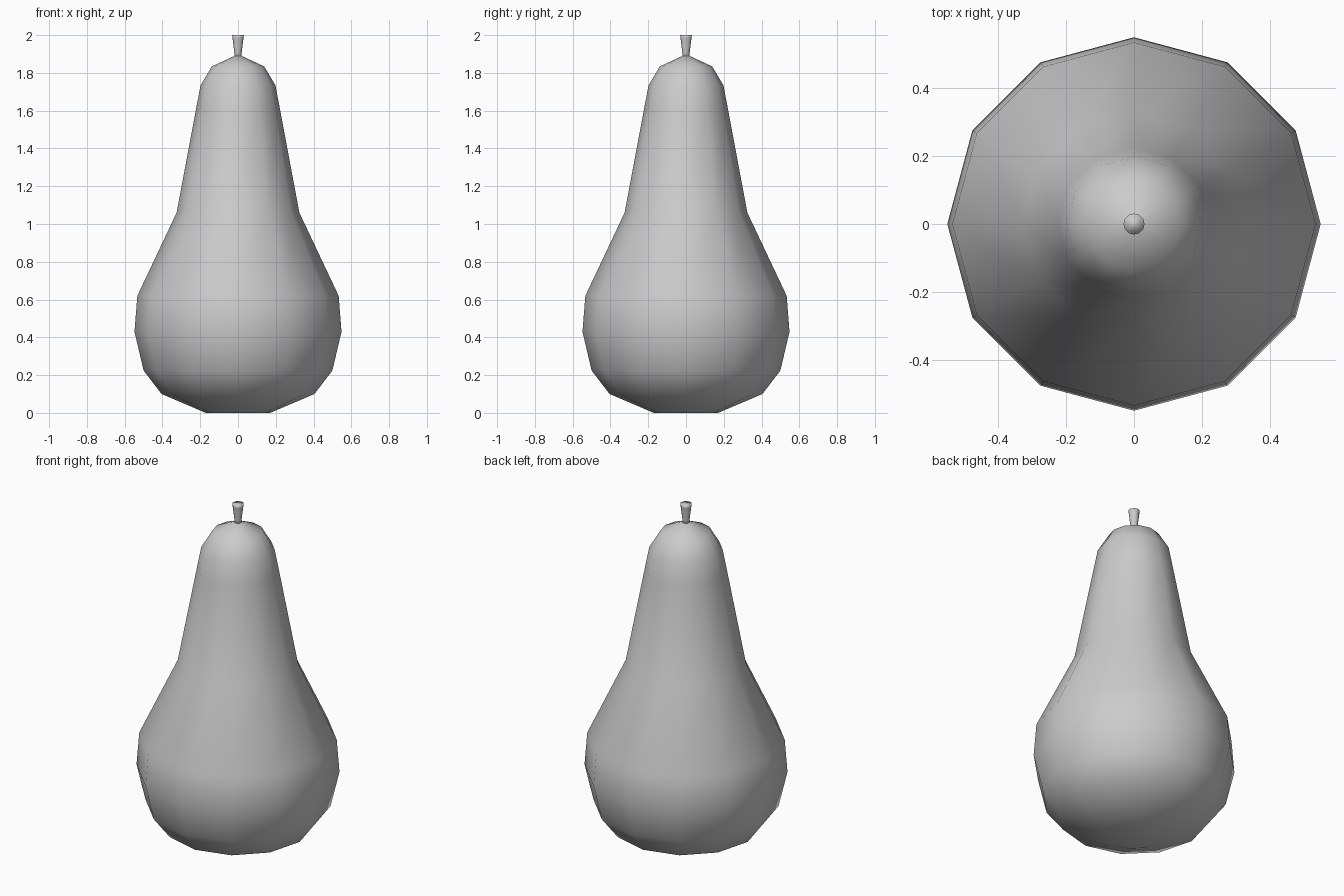
import bpy, bmesh
from math import cos, sin, tau

cube = bpy.data.objects.get("Cube")
if cube:
    bpy.data.objects.remove(cube, do_unlink=True)

# One plain grey for the whole fruit
grey = bpy.data.materials.new("plain grey")
grey.use_nodes = True
colour = (0.6, 0.6, 0.6, 1)
grey.diffuse_color = colour
grey.node_tree.nodes["Principled BSDF"].inputs["Base Color"].default_value = colour


def lathe(name, profile, sides):
    """Turn a (radius, height) profile about z and close both ends."""
    bm = bmesh.new()
    rings = [[bm.verts.new((r * cos(tau * i / sides), r * sin(tau * i / sides), z))
              for i in range(sides)] for r, z in profile]
    for low, high in zip(rings, rings[1:]):
        for i in range(sides):
            j = (i + 1) % sides
            bm.faces.new((low[i], low[j], high[j], high[i]))
    bm.faces.new(rings[0][::-1])
    bm.faces.new(rings[-1])
    for face in bm.faces:
        face.smooth = True
    mesh = bpy.data.meshes.new(name)
    bm.to_mesh(mesh)
    bm.free()
    mesh.materials.append(grey)
    obj = bpy.data.objects.new(name, mesh)
    bpy.context.collection.objects.link(obj)
    return obj


# Pear body: flat base, round belly, long neck, shallow shoulder
body = [(0.18, 0.005), (0.405, 0.10), (0.50, 0.225), (0.548, 0.43), (0.533, 0.62),
        (0.325, 1.06), (0.222, 1.61), (0.198, 1.735), (0.138, 1.835), (0.018, 1.89)]
lathe("pear_body", [(0.17, 0)] + body[1:], 12)

# Stem flaring towards its top
lathe("stem", [(0.018, 1.87), (0.02, 1.91), (0.029, 1.985), (0.031, 2.0)], 12)
